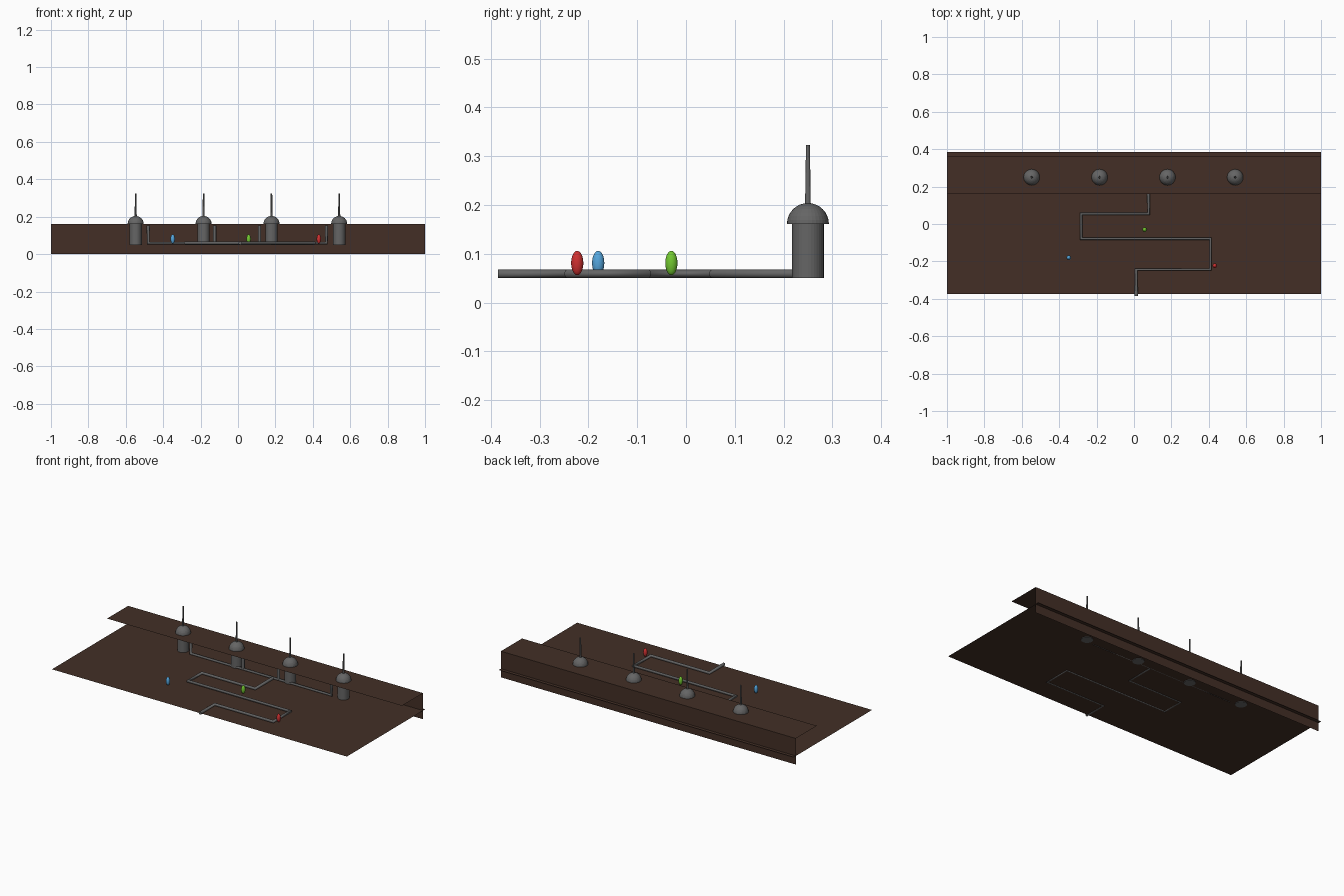
import bpy, bmesh, math
from mathutils import Matrix

if "Cube" in bpy.data.objects:
    bpy.data.objects.remove(bpy.data.objects["Cube"])


def material(name, rgb):
    m = bpy.data.materials.new(name)
    m.diffuse_color = (*rgb, 1)
    m.use_nodes = True
    m.node_tree.nodes["Principled BSDF"].inputs["Base Color"].default_value = m.diffuse_color
    return m


BROWN = material("dark_brown", (0.056, 0.028, 0.019))
GREY = material("steel_grey", (0.13, 0.13, 0.13))
RED = material("red", (0.62, 0.03, 0.03))
BLUE = material("blue", (0.09, 0.38, 0.72))
GREEN = material("green", (0.17, 0.58, 0.03))


def add_mesh(name, bm, mat, smooth=False):
    me = bpy.data.meshes.new(name)
    bm.to_mesh(me)
    bm.free()
    me.materials.append(mat)
    for p in me.polygons:
        p.use_smooth = smooth
    ob = bpy.data.objects.new(name, me)
    bpy.context.collection.objects.link(ob)
    return ob


def sheet(name, profile):
    """Thin sheet: a (y, z) profile swept along the full width."""
    bm = bmesh.new()
    rows = [[bm.verts.new((x, y, z)) for x in (-1, 1)] for y, z in profile]
    for a, b in zip(rows, rows[1:]):
        bm.faces.new((a[0], a[1], b[1], b[0]))
    add_mesh(name, bm, BROWN)


def lathe(name, profile, x, y, mat, sides=32):
    """Spin an (r, z) profile about a vertical axis."""
    bm = bmesh.new()
    vs = [bm.verts.new((r, 0, z)) for r, z in profile]
    es = [bm.edges.new(p) for p in zip(vs, vs[1:])]
    bmesh.ops.spin(bm, geom=vs + es, cent=(0, 0, 0), axis=(0, 0, 1),
                   angle=2 * math.pi, steps=sides, use_merge=True)
    bmesh.ops.remove_doubles(bm, verts=bm.verts, dist=1e-5)
    bmesh.ops.recalc_face_normals(bm, faces=bm.faces)
    bmesh.ops.translate(bm, verts=bm.verts, vec=(x, y, 0))
    return add_mesh(name, bm, mat)


def pipe(name, points, radius=0.009):
    cu = bpy.data.curves.new(name, 'CURVE')
    cu.dimensions = '3D'
    cu.bevel_depth = radius
    cu.bevel_resolution = 4
    cu.use_fill_caps = True
    sp = cu.splines.new('POLY')
    sp.points.add(len(points) - 1)
    for p, co in zip(sp.points, points):
        p.co = (*co, 1)
    cu.materials.append(GREY)
    ob = bpy.data.objects.new(name, cu)
    bpy.context.collection.objects.link(ob)
    bpy.ops.object.select_all(action='DESELECT')
    ob.select_set(True)
    bpy.context.view_layer.objects.active = ob
    bpy.ops.object.convert(target='MESH')


# Floor sheet, and back wall folding into a shelf
sheet("floor", [(-0.374, 0.053), (0.385, 0.053)])
sheet("back_wall_and_shelf", [(0.364, 0), (0.364, 0.16), (0.16, 0.16)])

# Four towers: body, domed cap and spike
R = 0.043
for i, x in enumerate((-0.547, -0.184, 0.179, 0.541)):
    lathe(f"tower_body_{i}", [(0, 0.05), (0.0325, 0.05), (0.0325, 0.165), (0, 0.165)],
          x, 0.25, GREY)
    arc = [(R * math.cos(t * math.pi / 16), 0.161 + R * math.sin(t * math.pi / 16))
           for t in range(8)]
    lathe(f"tower_dome_{i}", [(0, 0.161)] + arc + [(0, 0.161 + R)], x, 0.25, GREY)
    lathe(f"tower_spike_{i}", [(0, 0.19), (0.006, 0.19), (0.004, 0.323), (0, 0.323)],
          x, 0.25, GREY, 16)

# Winding pipe on the floor
Z = 0.059
path = [(0.012, -0.385), (0.012, -0.243), (0.409, -0.243), (0.409, -0.078),
        (-0.283, -0.078), (-0.283, 0.054), (0.078, 0.054), (0.078, 0.229)]
pipe("winding_pipe", [(x, y, Z) for x, y in path])

# Manifold joining the towers, with risers beside each
pipe("manifold", [(-0.48, 0.229, 0.152), (-0.48, 0.229, Z),
                  (0.473, 0.229, Z), (0.473, 0.229, 0.152)])
for x in (-0.125, 0.115):
    pipe("riser", [(x, 0.229, Z), (x, 0.229, 0.152)])

# Small coloured figures
for name, mat, x, y in (("red_figure", RED, 0.432, -0.223),
                        ("blue_figure", BLUE, -0.349, -0.18),
                        ("green_figure", GREEN, 0.057, -0.03)):
    bm = bmesh.new()
    bmesh.ops.create_uvsphere(
        bm, u_segments=24, v_segments=16, radius=1,
        matrix=Matrix.Translation((x, y, 0.081)) @ Matrix.Diagonal((0.0115, 0.0125, 0.025, 1)))
    add_mesh(name, bm, mat, True)
